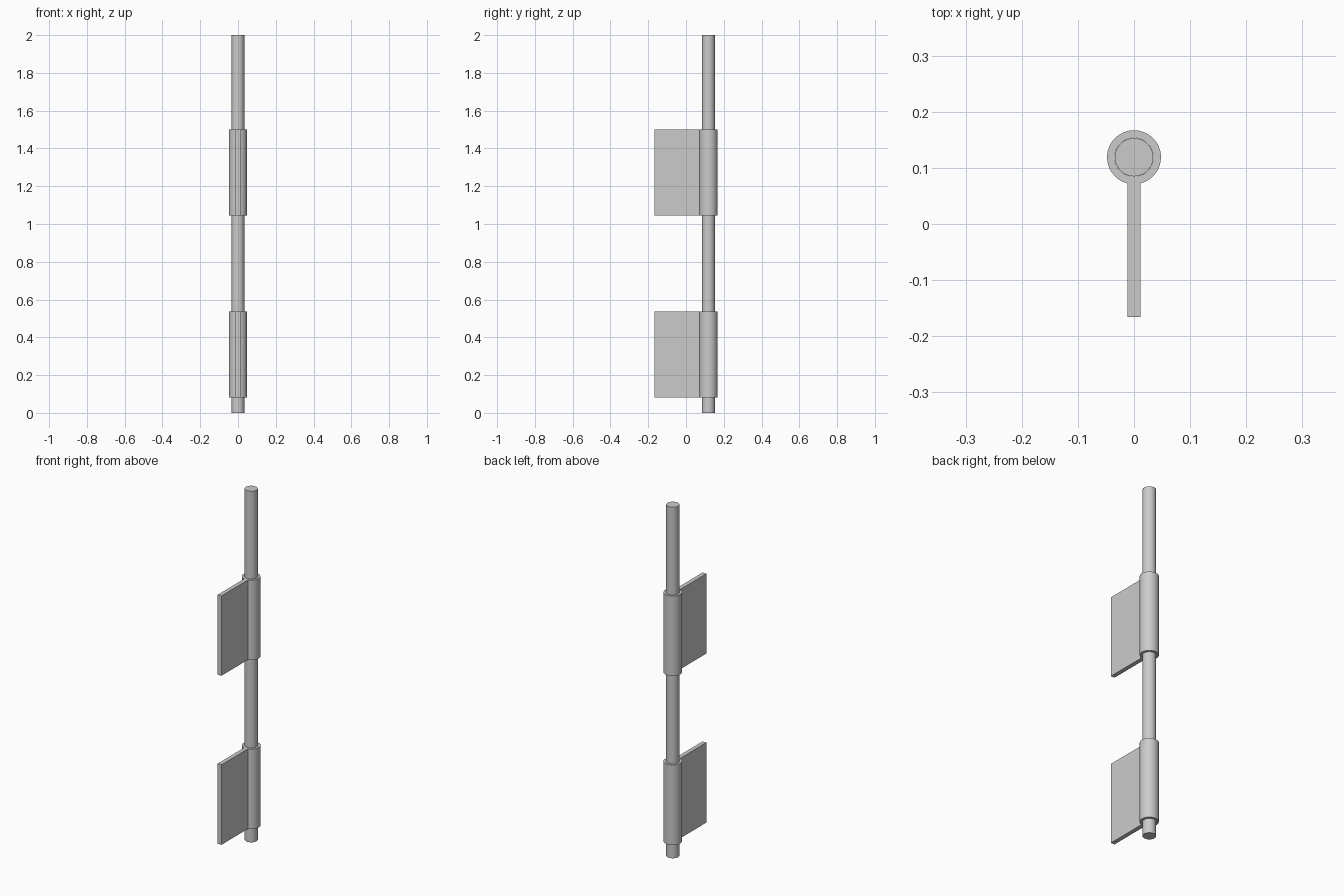
import bpy, bmesh, math

if "Cube" in bpy.data.objects:
    bpy.data.objects.remove(bpy.data.objects["Cube"])

AXIS_Y = 0.119       # pin axis
PIN_R = 0.034
KNUCKLE_R = 0.048
HALF_T = 0.012       # half the leaf thickness
LEAF_Y = -0.166      # free edge of the leaf
SEGS = 64


def finish(bm, name):
    bmesh.ops.recalc_face_normals(bm, faces=bm.faces)
    mesh = bpy.data.meshes.new(name)
    bm.to_mesh(mesh)
    bm.free()
    obj = bpy.data.objects.new(name, mesh)
    bpy.context.collection.objects.link(obj)
    bpy.ops.object.select_all(action='DESELECT')
    obj.select_set(True)
    bpy.context.view_layer.objects.active = obj
    bpy.ops.object.shade_smooth_by_angle(angle=math.radians(30))
    return obj


def hinge_leaf(name, z0, z1):
    # keyhole section: ring around the pin with a flat leaf running out of it
    bm = bmesh.new()
    gap = math.asin(HALF_T / KNUCKLE_R)
    start, sweep = -math.pi / 2 + gap, 2 * math.pi - 2 * gap
    angles = [start + sweep * i / SEGS for i in range(SEGS + 1)]

    def ring(r):
        return [bm.verts.new((r * math.cos(a), AXIS_Y + r * math.sin(a), z0)) for a in angles]

    outer, inner = ring(KNUCKLE_R), ring(PIN_R + 0.0003)
    n = len(angles)
    for i in range(n):
        j = (i + 1) % n
        bm.faces.new((outer[i], outer[j], inner[j], inner[i]))
    left = bm.verts.new((-HALF_T, LEAF_Y, z0))
    right = bm.verts.new((HALF_T, LEAF_Y, z0))
    bm.faces.new((outer[-1], left, right, outer[0]))

    # extrude the section to full height
    ext = bmesh.ops.extrude_face_region(bm, geom=bm.faces[:], use_keep_orig=True)
    top = [g for g in ext["geom"] if isinstance(g, bmesh.types.BMVert)]
    bmesh.ops.translate(bm, verts=top, vec=(0, 0, z1 - z0))
    return finish(bm, name)


# long round pin
bm = bmesh.new()
bmesh.ops.create_cone(bm, cap_ends=True, segments=SEGS, radius1=PIN_R, radius2=PIN_R, depth=2)
bmesh.ops.translate(bm, verts=bm.verts[:], vec=(0, AXIS_Y, 1))
finish(bm, "hinge_pin")

# two leaves with knuckles
hinge_leaf("lower_hinge_leaf", 0.082, 0.538)
hinge_leaf("upper_hinge_leaf", 1.045, 1.5)
